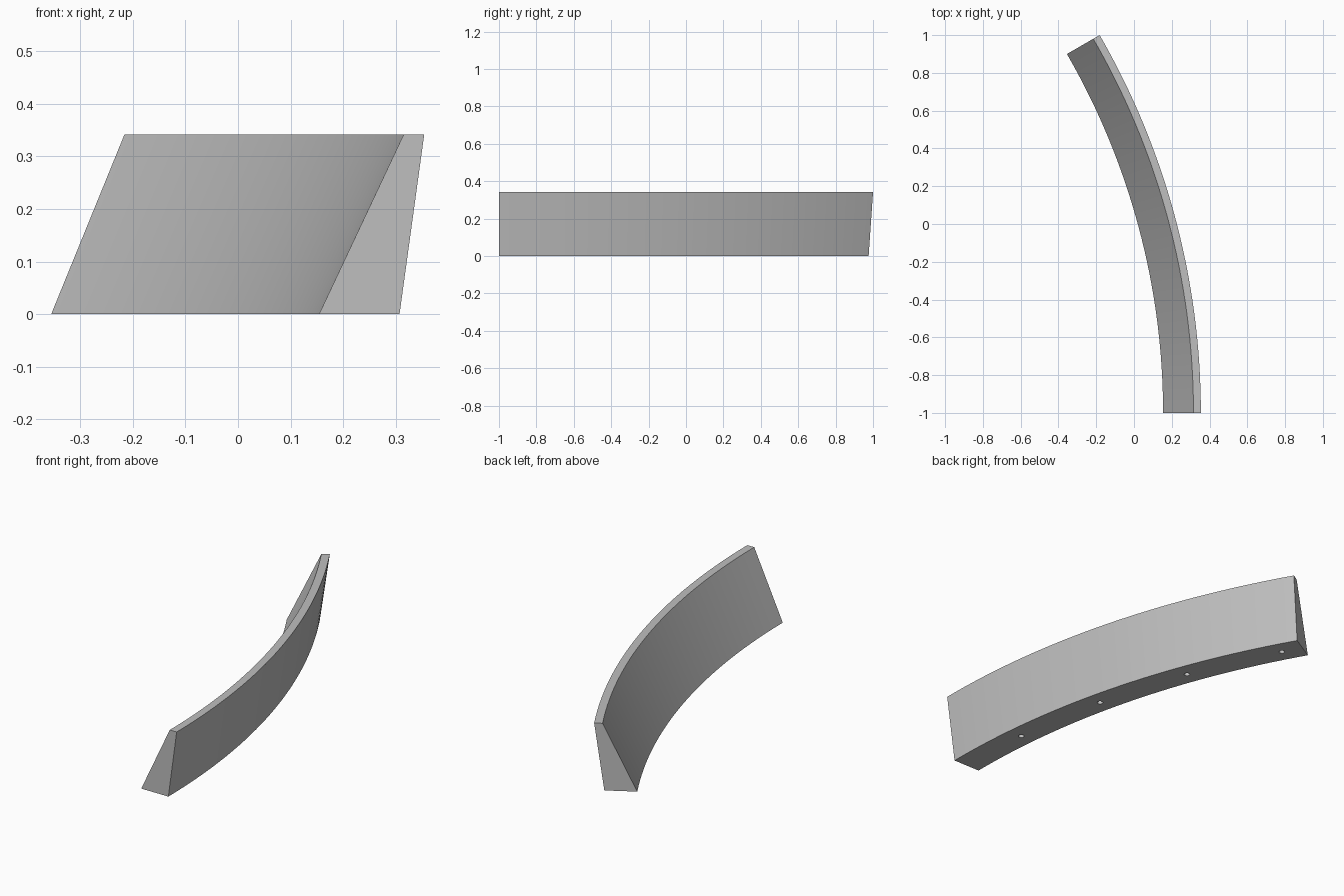
import bpy
import bmesh
import math
from mathutils import Matrix, Vector

cube = bpy.data.objects.get("Cube")
if cube:
    bpy.data.objects.remove(cube, do_unlink=True)

CENTRE = Vector((-3.646, -1.0, 0.0))   # centre of the arc
SWEEP = math.radians(30)
SEGMENTS = 32
HEIGHT = 0.342
# Wedge section as (radius, height): wide foot, narrow leaning crest
SECTION = [(3.80, 0), (3.953, 0), (4.0, HEIGHT), (3.961, HEIGHT)]


def on_arc(radius, angle, z):
    return CENTRE + Vector((radius * math.cos(angle), radius * math.sin(angle), z))


def make_object(name, bm):
    bmesh.ops.recalc_face_normals(bm, faces=bm.faces)
    mesh = bpy.data.meshes.new(name)
    bm.to_mesh(mesh)
    bm.free()
    obj = bpy.data.objects.new(name, mesh)
    bpy.context.collection.objects.link(obj)
    return obj


grey = bpy.data.materials.new("plain grey")
grey.use_nodes = True
grey.diffuse_color = (0.52, 0.52, 0.52, 1)
grey.node_tree.nodes["Principled BSDF"].inputs["Base Color"].default_value = grey.diffuse_color

# Curved wall: the section swept along the arc, capped at both ends
bm = bmesh.new()
rings = [[bm.verts.new(on_arc(r, SWEEP * i / SEGMENTS, z)) for r, z in SECTION]
         for i in range(SEGMENTS + 1)]
for a, b in zip(rings, rings[1:]):
    for j in range(4):
        k = (j + 1) % 4
        bm.faces.new((a[j], a[k], b[k], b[j]))
bm.faces.new(rings[0])
bm.faces.new(rings[-1])
wall = make_object("curved_wall", bm)
wall.data.materials.append(grey)

# Blind peg holes in the underside
bm = bmesh.new()
for degrees in (5.8, 13.3, 20.8, 28.4):
    place = Matrix.Translation(on_arc(3.876, math.radians(degrees), 0))
    bmesh.ops.create_cone(bm, cap_ends=True, segments=20, radius1=0.014,
                          radius2=0.014, depth=0.2, matrix=place)
cutter = make_object("peg_hole_cutter", bm)
cutter.data.materials.append(grey)
cutter.hide_render = True

bpy.ops.object.select_all(action="DESELECT")
wall.select_set(True)
bpy.context.view_layer.objects.active = wall
cut = wall.modifiers.new("peg holes", "BOOLEAN")
cut.operation = "DIFFERENCE"
cut.solver = "EXACT"
cut.object = cutter
bpy.ops.object.modifier_apply(modifier=cut.name)
bpy.data.objects.remove(cutter, do_unlink=True)

bpy.ops.object.shade_smooth_by_angle(angle=math.radians(30))
